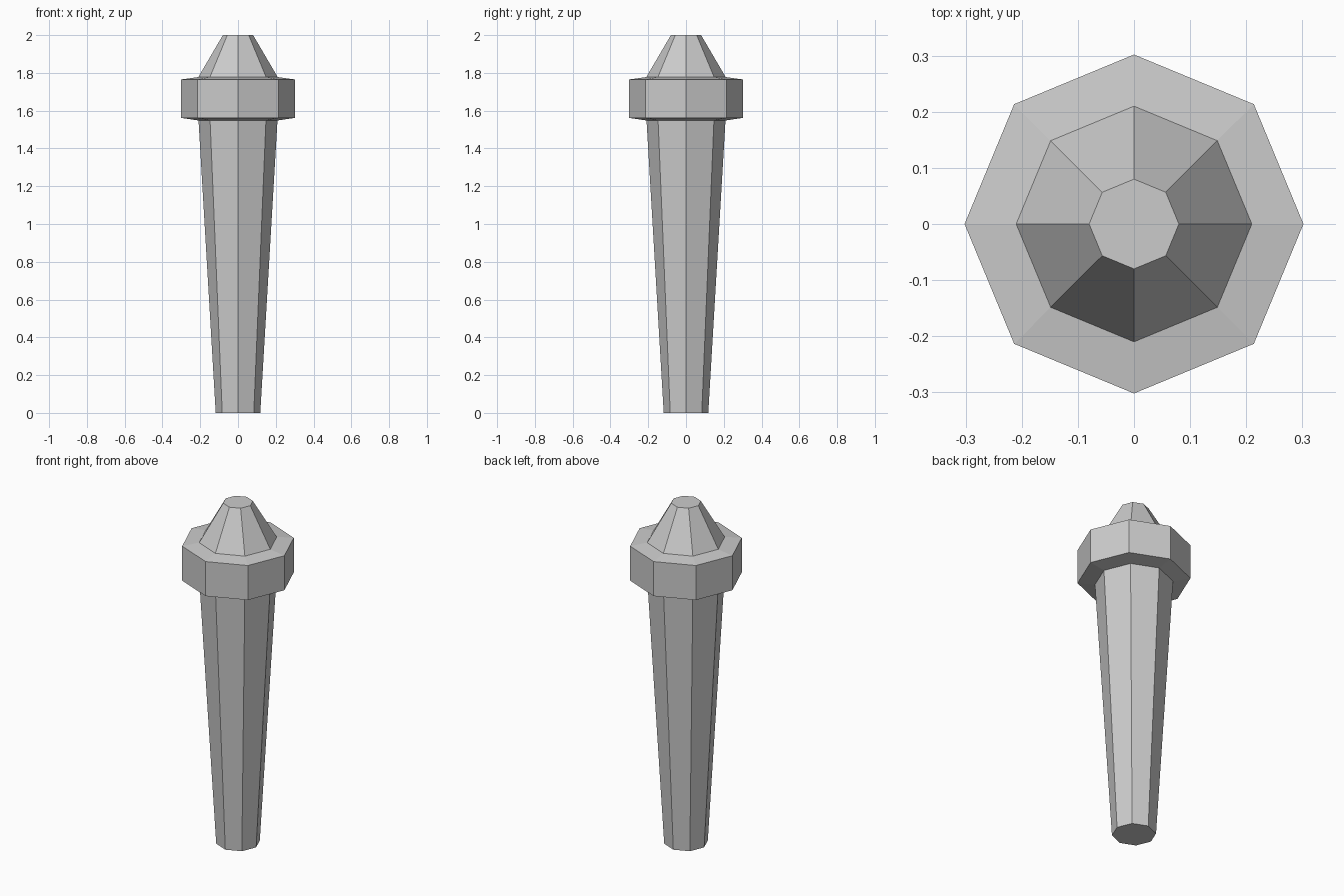
import bpy, bmesh
from math import cos, sin, tau

if "Cube" in bpy.data.objects:
    bpy.data.objects.remove(bpy.data.objects["Cube"])

SIDES = 8


def lathe(name, profile):
    """Closed eight-sided solid from (radius, height) pairs, bottom to top."""
    bm = bmesh.new()
    rings = [[bm.verts.new((r * cos(tau * i / SIDES), r * sin(tau * i / SIDES), z))
              for i in range(SIDES)] for r, z in profile]
    for low, high in zip(rings, rings[1:]):
        for i in range(SIDES):
            j = (i + 1) % SIDES
            bm.faces.new((low[i], low[j], high[j], high[i]))
    bm.faces.new(rings[0][::-1])
    bm.faces.new(rings[-1])
    mesh = bpy.data.meshes.new(name)
    bm.to_mesh(mesh)
    bm.free()
    obj = bpy.data.objects.new(name, mesh)
    bpy.context.collection.objects.link(obj)
    return obj


# One continuous post: tapered shaft, wide collar, blunt tip
lathe("tapered_post", [
    (0.118, 0.0), (0.209, 1.548),      # shaft
    (0.302, 1.562), (0.302, 1.765),    # collar
    (0.21, 1.778), (0.08, 2.0),        # tip
])
